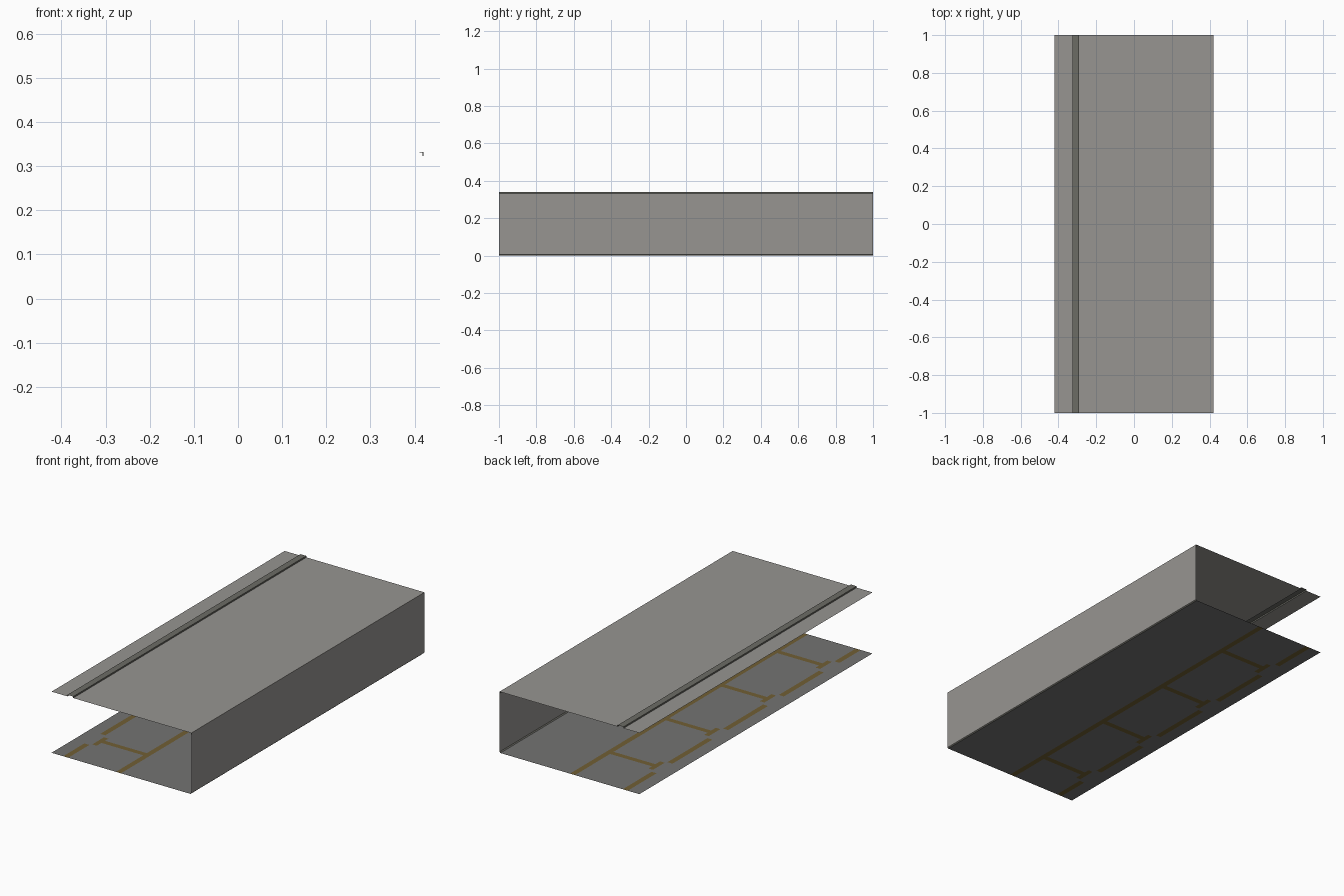
import bpy

if "Cube" in bpy.data.objects:
    bpy.data.objects.remove(bpy.data.objects["Cube"])


def mat(name, rgb):
    m = bpy.data.materials.new(name)
    m.diffuse_color = (*rgb, 1)
    m.use_nodes = True
    m.node_tree.nodes["Principled BSDF"].inputs["Base Color"].default_value = m.diffuse_color
    return m


PANEL = mat("warm grey panel", (0.31, 0.30, 0.285))
FLOOR = mat("mid grey floor", (0.172, 0.172, 0.168))
LINE = mat("ochre floor line", (0.165, 0.115, 0.034))
DARK = mat("dark grey trim", (0.15, 0.15, 0.13))
HW, HL, TOP = 0.42, 1.0, 0.332


def make(name, verts, faces, mats):
    me = bpy.data.meshes.new(name)
    me.from_pydata(verts, [], faces)
    for m in mats:
        me.materials.append(m)
    ob = bpy.data.objects.new(name, me)
    bpy.context.collection.objects.link(ob)
    return ob


def sheet(name, profile, m):
    """Open strip: an (x, z) profile swept along the full length."""
    n = len(profile)
    verts = [(x, y, z) for y in (-HL, HL) for x, z in profile]
    faces = [(i, i + 1, n + i + 1, n + i) for i in range(n - 1)]
    return make(name, verts, faces, [m])


# Floor: one sheet cut along the painted lines
cross_y = [-0.75 + 0.478 * k for k in range(4)]
w = 0.015
rects = [(-0.018 - w, -0.018 + w, -HL, HL)]              # long line
ends = [-HL] + [c + s for c in cross_y for s in (-0.068, 0.068)] + [HL]
for a, b in zip(ends[::2], ends[1::2]):                  # dashes by the open side
    rects.append((-0.335 - w, -0.335 + w, a, b))
for c in cross_y:
    rects.append((-0.295, -0.018, c - w, c + w))         # cross line
    rects.append((-0.312, -0.285, c - 0.055, c + 0.045))  # short jog
floor_edge = HW - 0.005
xs = sorted({-HW, floor_edge} | {round(v, 4) for r in rects for v in r[:2]})
ys = sorted({-HL, HL} | {round(v, 4) for r in rects for v in r[2:]})
nx = len(xs)
floor = make("floor", [(x, y, 0) for y in ys for x in xs],
             [(j * nx + i, j * nx + i + 1, (j + 1) * nx + i + 1, (j + 1) * nx + i)
              for j in range(len(ys) - 1) for i in range(nx - 1)], [FLOOR, LINE])
for p in floor.data.polygons:
    x, y, _ = p.center
    p.material_index = int(any(a < x < b and c < y < d for a, b, c, d in rects))

# Wall and the small slanted skirting at its foot
sheet("wall", [(HW, TOP), (HW, 0.005)][::-1], PANEL).data.flip_normals()
sheet("skirting", [(floor_edge, 0), (HW, 0.005)], DARK)

# Ceiling in two parts with a raised channel between
sheet("ceiling_main", [(-0.29, TOP), (HW, TOP)], PANEL)
sheet("ceiling_edge", [(-HW, TOP), (-0.325, TOP)], PANEL)
sheet("ceiling_channel", [(-0.325, TOP), (-0.325, 0.34), (-0.29, 0.34), (-0.29, TOP)], DARK)

# Thin corner trim where wall meets ceiling
o, i, t = HW - 0.0005, HW - 0.009, 0.0015
prof = [(i, TOP - t), (o - t, TOP - t), (o - t, TOP - 0.009),
        (o, TOP - 0.009), (o, TOP - 0.0005), (i, TOP - 0.0005)]
verts = [(x, y, z) for y in (-HL, HL) for x, z in prof]
sides = [(k, (k + 1) % 6, 6 + (k + 1) % 6, 6 + k) for k in range(6)]
make("corner_trim", verts, sides + [tuple(range(5, -1, -1)), tuple(range(6, 12))], [DARK])
